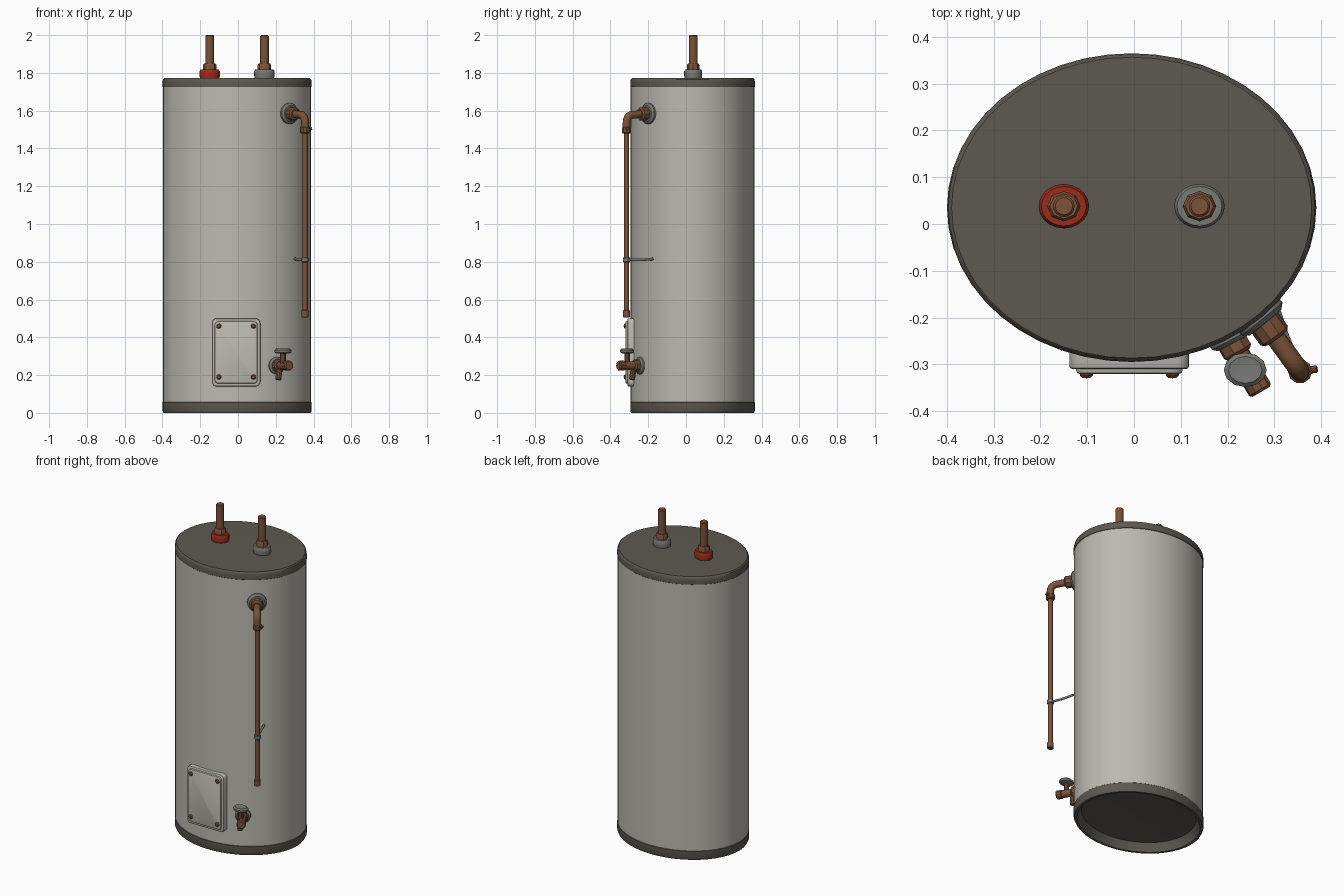
import bpy, bmesh, math
from mathutils import Vector, Matrix

if "Cube" in bpy.data.objects:
    bpy.data.objects.remove(bpy.data.objects["Cube"])


def mat(name, rgb):
    m = bpy.data.materials.new(name)
    m.diffuse_color = (*rgb, 1)
    m.use_nodes = True
    m.node_tree.nodes["Principled BSDF"].inputs["Base Color"].default_value = m.diffuse_color
    return m


SHELL = mat("shell grey", (0.50, 0.485, 0.44))
CAP = mat("dark cap grey", (0.11, 0.10, 0.082))
COPPER = mat("copper", (0.20, 0.085, 0.040))
RED = mat("hot red", (0.33, 0.025, 0.010))
METAL = mat("grey metal", (0.19, 0.19, 0.175))

CX, CY, RX, RY = -0.005, 0.035, 0.395, 0.33


def finish(bm, name, material, angle=35):
    bmesh.ops.recalc_face_normals(bm, faces=bm.faces[:])
    me = bpy.data.meshes.new(name)
    bm.to_mesh(me)
    bm.free()
    me.materials.append(material)
    ob = bpy.data.objects.new(name, me)
    bpy.context.collection.objects.link(ob)
    bpy.ops.object.select_all(action='DESELECT')
    ob.select_set(True)
    bpy.context.view_layer.objects.active = ob
    bpy.ops.object.shade_smooth_by_angle(angle=math.radians(angle))
    return ob


def lathe(name, material, profile, at=(0, 0, 0), axis=(0, 0, 1), n=16, sx=1, sy=1, angle=35):
    """Spin (radius, height) points round an axis; zero radius closes the end."""
    bm = bmesh.new()
    rings = []
    for r, h in profile:
        if r == 0:
            rings.append([bm.verts.new((0, 0, h))] * n)
        else:
            rings.append([bm.verts.new((r * sx * math.cos(2 * math.pi * i / n),
                                        r * sy * math.sin(2 * math.pi * i / n), h)) for i in range(n)])
    for a, b in zip(rings, rings[1:]):
        for i in range(n):
            j = (i + 1) % n
            bm.faces.new(list(dict.fromkeys((a[i], a[j], b[j], b[i]))))
    rot = Vector((0, 0, 1)).rotation_difference(Vector(axis)).to_matrix().to_4x4()
    bm.transform(Matrix.Translation(at) @ rot)
    return finish(bm, name, material, angle)


def rod(name, material, a, b, r, n=14):
    d = Vector(b) - Vector(a)
    L = d.length
    c = min(r, L) * 0.2
    return lathe(name, material, [(0, 0), (r - c, 0), (r, c), (r, L - c), (r - c, L), (0, L)], a, d.normalized(), n)


def tube(name, material, points, r):
    cu = bpy.data.curves.new(name, 'CURVE')
    cu.dimensions = '3D'
    cu.bevel_depth = r
    cu.bevel_resolution = 3
    cu.use_fill_caps = True
    sp = cu.splines.new('POLY')
    sp.points.add(len(points) - 1)
    for p, co in zip(sp.points, points):
        p.co = (*co, 1)
    cu.materials.append(material)
    ob = bpy.data.objects.new(name, cu)
    bpy.context.collection.objects.link(ob)
    return ob


def rounded_plate(name, material, x0, x1, z0, z1, rad, y_back, y_front, bevel):
    bm = bmesh.new()
    vs = []
    for cx, cz, start in ((x1 - rad, z1 - rad, 0), (x0 + rad, z1 - rad, 90),
                          (x0 + rad, z0 + rad, 180), (x1 - rad, z0 + rad, 270)):
        for k in range(5):
            t = math.radians(start + k * 22.5)
            vs.append(bm.verts.new((cx + rad * math.cos(t), y_back, cz + rad * math.sin(t))))
    f = bm.faces.new(vs)
    ext = bmesh.ops.extrude_face_region(bm, geom=[f])['geom']
    front = [v for v in ext if isinstance(v, bmesh.types.BMVert)]
    bmesh.ops.translate(bm, verts=front, vec=(0, y_front - y_back, 0))
    rim = [e for e in bm.edges if all(v in front for v in e.verts)]
    bmesh.ops.bevel(bm, geom=rim, offset=bevel, segments=2, affect='EDGES', profile=0.5)
    return finish(bm, name, material)


def tank_point(x, z):
    """Point and outward normal on the front of the tank."""
    u = (x - CX) / RX
    y = CY - RY * math.sqrt(1 - u * u)
    return Vector((x, y, z)), Vector(((x - CX) / RX ** 2, (y - CY) / RY ** 2, 0)).normalized()


# tank shell, top cap and hollow base
tank = dict(at=(CX, CY, 0), n=48, sx=RX, sy=RY)
lathe("tank_shell", SHELL, [(0.993, 0.055), (0.993, 1.725)], **tank)
lathe("top_cap", CAP, [(0.985, 1.722), (1, 1.726), (1, 1.752), (0.992, 1.766), (0.975, 1.772), (0, 1.774)], **tank)
lathe("base_ring", CAP, [(0.985, 0.06), (1, 0.055), (1, 0.012), (0.985, 0), (0.945, 0),
                         (0.92, 0.02), (0.88, 0.05), (0, 0.07)], **tank)

# hot and cold pipes
for name, x, m in (("hot", -0.15, RED), ("cold", 0.14, METAL)):
    lathe(name + "_collar", m, [(0.050, 1.765), (0.054, 1.785), (0.054, 1.808), (0.048, 1.818), (0, 1.818)],
          (x, 0.038, 0), n=20, sy=0.88)
    lathe(name + "_nut", COPPER, [(0.036, 1.81), (0.036, 1.842), (0.030, 1.85), (0, 1.85)], (x, 0.038, 0), n=8, sy=0.9)
    rod(name + "_pipe", COPPER, (x, 0.038, 1.80), (x, 0.038, 2.0), 0.023, 16)

# relief valve and overflow pipe
p, nrm = tank_point(0.272, 1.585)
lathe("relief_flange", METAL, [(0.056, -0.02), (0.056, 0.004), (0.044, 0.014), (0, 0.016)], p, nrm, 20)
px, py = 0.355, -0.315
corner = Vector((px, py, 1.575))
d = (corner - p).normalized()
rod("relief_body", COPPER, p, p + d * 0.055, 0.036, 10)
bend = [tuple(p + d * 0.04)]
start = corner - d * 0.04
down = corner - Vector((0, 0, 0.04))
for k in range(6):
    t = k / 5
    bend.append(tuple(start * (1 - t) ** 2 + corner * 2 * t * (1 - t) + down * t * t))
bend.append((px, py, 1.49))
tube("relief_elbow", COPPER, bend, 0.021)
rod("elbow_nut", COPPER, (px, py, 1.48), (px, py, 1.515), 0.026, 10)
rod("relief_lever", COPPER, (px, py, 1.50), (0.392, -0.31, 1.505), 0.008, 8)
rod("overflow_pipe", COPPER, (px, py, 0.52), (px, py, 1.50), 0.0145)
rod("overflow_end", COPPER, (px, py, 0.505), (px, py, 0.545), 0.019)

# pipe strap
rod("strap_ring", METAL, (px, py, 0.797), (px, py, 0.823), 0.020)
tube("strap_arm", METAL, [(px, py, 0.81), (0.325, -0.24, 0.81), (0.303, -0.175, 0.815)], 0.007)

# access panel with four screws
rounded_plate("panel_flange", SHELL, -0.138, 0.118, 0.14, 0.50, 0.025, -0.27, -0.310, 0.006)
rounded_plate("panel_plate", SHELL, -0.124, 0.104, 0.155, 0.486, 0.022, -0.30, -0.321, 0.008)
for x in (-0.102, 0.082):
    for z in (0.19, 0.46):
        lathe("panel_screw", COPPER, [(0.014, 0), (0.014, 0.007), (0.009, 0.012), (0, 0.013)],
              (x, -0.317, z), (0, -1, 0), 10)

# drain valve
p, nrm = tank_point(0.205, 0.25)
lathe("drain_flange", METAL, [(0.046, -0.02), (0.046, 0.004), (0.036, 0.012), (0, 0.014)], p, nrm, 18)
tip = Vector((0.268, -0.352, 0.25))
d = (tip - p).normalized()
rod("drain_nut", COPPER, p, p + d * 0.04, 0.034, 8)
rod("drain_body", COPPER, p, tip, 0.023)
rod("drain_cap", COPPER, tip - d * 0.03, tip + d * 0.008, 0.027, 10)
mid = Vector((0.238, -0.312, 0.25))
rod("drain_spout", COPPER, p + d * 0.035, p + d * 0.035 + Vector((-0.01, -0.012, -0.075)), 0.016, 10)
rod("valve_stem", COPPER, mid, mid + Vector((0, 0, 0.07)), 0.015, 10)
lathe("valve_handle", METAL, [(0, 0.064), (0.03, 0.064), (0.045, 0.070), (0.046, 0.082), (0.036, 0.090), (0, 0.086)],
      mid, n=12, sy=0.8)
